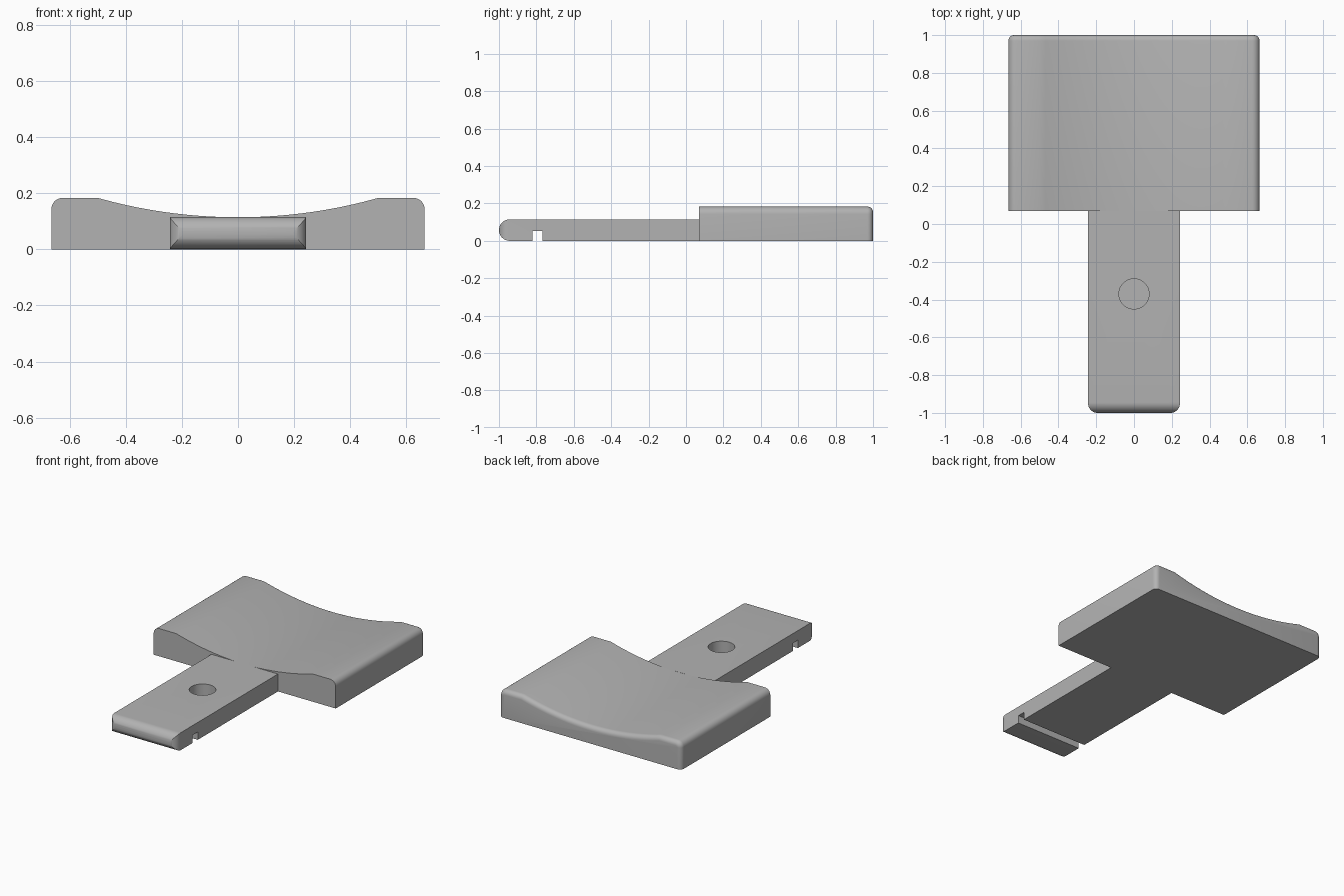
import bpy, bmesh, math
from mathutils import Vector

cube = bpy.data.objects.get("Cube")
if cube:
    bpy.data.objects.remove(cube, do_unlink=True)

grey = bpy.data.materials.new("plain grey")
grey.use_nodes = True
colour = (0.45, 0.45, 0.45, 1)
grey.diffuse_color = colour
grey.node_tree.nodes["Principled BSDF"].inputs["Base Color"].default_value = colour


def arc(cx, cy, r, start, end, steps):
    """Points on a circular arc, angles in degrees."""
    return [(cx + r * math.cos(math.radians(start + (end - start) * i / steps)),
             cy + r * math.sin(math.radians(start + (end - start) * i / steps)))
            for i in range(steps + 1)]


def prism(name, outline, place, along):
    """Extrude a 2D outline, placed in space by a function, along a vector."""
    bm = bmesh.new()
    base = bm.faces.new([bm.verts.new(place(a, b)) for a, b in outline])
    ext = bmesh.ops.extrude_face_region(bm, geom=[base])
    moved = [v for v in ext["geom"] if isinstance(v, bmesh.types.BMVert)]
    bmesh.ops.translate(bm, verts=moved, vec=Vector(along))
    bmesh.ops.recalc_face_normals(bm, faces=bm.faces)
    mesh = bpy.data.meshes.new(name)
    bm.to_mesh(mesh)
    bm.free()
    mesh.materials.append(grey)
    obj = bpy.data.objects.new(name, mesh)
    bpy.context.collection.objects.link(obj)
    return obj


def apply_cut(obj, cutter, operation):
    mod = obj.modifiers.new("cut", "BOOLEAN")
    mod.operation, mod.solver, mod.object = operation, "EXACT", cutter
    bpy.context.view_layer.objects.active = obj
    bpy.ops.object.modifier_apply(modifier=mod.name)
    bpy.data.objects.remove(cutter, do_unlink=True)


def smooth(obj, degrees):
    bpy.ops.object.select_all(action="DESELECT")
    obj.select_set(True)
    bpy.context.view_layer.objects.active = obj
    bpy.ops.object.shade_smooth_by_angle(angle=math.radians(degrees))


# Dished pad: hollow top, rounded side edges
W, TOP, DIP, HALF, R = 0.665, 0.183, 0.114, 0.5, 0.04
FRONT, BACK = 0.07, 1.0
sag = TOP - DIP
dish_r = (HALF ** 2 + sag ** 2) / (2 * sag)
sweep = math.degrees(math.asin(HALF / dish_r))
outline = [(-W, 0), (W, 0)]
outline += arc(W - R, TOP - R, R, 0, 90, 6)
outline += arc(0, DIP + dish_r, dish_r, 270 + sweep, 270 - sweep, 32)
outline += arc(R - W, TOP - R, R, 90, 180, 6)
pad = prism("dished_pad", outline, lambda x, z: (x, FRONT, z), (0, BACK - FRONT, 0))

# Round the back rim, leaving the underside edge sharp
bm = bmesh.new()
bm.from_mesh(pad.data)
rim = [e for e in bm.edges if all(v.co.y > BACK - 0.001 for v in e.verts)
       and any(v.co.z > 0.001 for v in e.verts)]
bmesh.ops.bevel(bm, geom=rim, offset=0.03, segments=5, profile=0.5,
                affect="EDGES", clamp_overlap=False)
bm.to_mesh(pad.data)
bm.free()
smooth(pad, 30)

# Tongue: side profile with a full round nose, crossed with a rounded plan
TW, TH = 0.243, 0.115
nose = TH / 2
profile = [(FRONT, 0), (FRONT, TH)] + arc(nose - 1, nose, nose, 90, 270, 20)
tongue = prism("tongue", profile, lambda y, z: (-0.3, y, z), (0.6, 0, 0))
C = 0.05
plan = [(TW, 0.2), (-TW, 0.2)]
plan += arc(C - TW, C - 1, C, 180, 270, 10) + arc(TW - C, C - 1, C, 270, 360, 10)
mask = prism("plan_mask", plan, lambda x, y: (x, y, -0.1), (0, 0, 0.4))
apply_cut(tongue, mask, "INTERSECT")

# Cross groove under the tongue
groove = prism("groove_cutter", [(-0.82, -0.1), (-0.767, -0.1), (-0.767, 0.052), (-0.82, 0.052)],
               lambda y, z: (-0.4, y, z), (0.8, 0, 0))
apply_cut(tongue, groove, "DIFFERENCE")

# Blind round hole in the top
hole = prism("hole_cutter", arc(0, -0.37, 0.08, 0, 352.5, 47),
             lambda x, y: (x, y, 0.025), (0, 0, 0.2))
apply_cut(tongue, hole, "DIFFERENCE")
smooth(tongue, 30)
